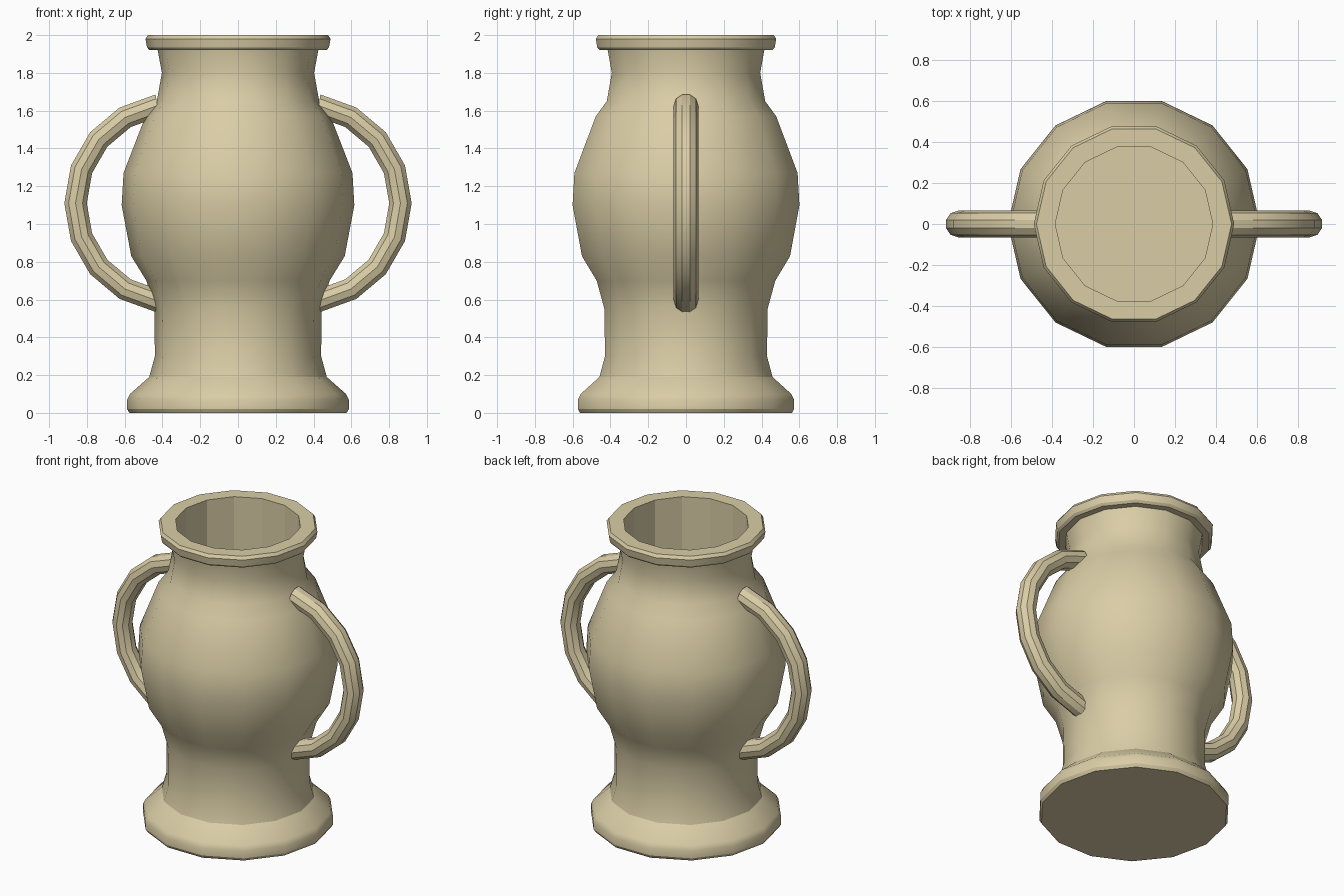
import bpy, bmesh
from math import radians, cos, sin, tau
from mathutils import Vector

cube = bpy.data.objects.get("Cube")
if cube:
    bpy.data.objects.remove(cube, do_unlink=True)

clay = bpy.data.materials.new("pale_clay")
clay.use_nodes = True
colour = (0.70, 0.61, 0.38, 1)
clay.diffuse_color = colour
bsdf = next(n for n in clay.node_tree.nodes if n.type == 'BSDF_PRINCIPLED')
bsdf.inputs["Base Color"].default_value = colour
bsdf.inputs["Roughness"].default_value = 0.8

SIDES = 14
BORE = 0.385


def finish(bm, name):
    """Weld, orient and shade a mesh, then add it to the scene."""
    bmesh.ops.remove_doubles(bm, verts=bm.verts, dist=1e-4)
    bmesh.ops.recalc_face_normals(bm, faces=bm.faces)
    mesh = bpy.data.meshes.new(name)
    bm.to_mesh(mesh)
    bm.free()
    mesh.materials.append(clay)
    obj = bpy.data.objects.new(name, mesh)
    bpy.context.collection.objects.link(obj)
    bpy.ops.object.select_all(action='DESELECT')
    obj.select_set(True)
    bpy.context.view_layer.objects.active = obj
    bpy.ops.object.shade_smooth_by_angle(angle=radians(30))
    return obj


def lathe(name, profile):
    """Revolve a (radius, height) profile around the z axis."""
    bm = bmesh.new()
    verts = [bm.verts.new((r, 0, z)) for r, z in profile]
    edges = [bm.edges.new(pair) for pair in zip(verts, verts[1:])]
    bmesh.ops.spin(bm, geom=verts + edges, cent=(0, 0, 0), axis=(0, 0, 1),
                   angle=tau, steps=SIDES)
    return finish(bm, name)


# Vase body: foot, waist, belly, neck, lip and straight inner bore
vase = lathe("vase_body", [
    (0, 0), (0.575, 0), (0.587, 0.02), (0.587, 0.07), (0.572, 0.10),
    (0.47, 0.19), (0.44, 0.30), (0.443, 0.55), (0.485, 0.70),
    (0.565, 0.83), (0.616, 1.10), (0.606, 1.27), (0.49, 1.57),
    (0.43, 1.65), (0.403, 1.80), (0.425, 1.92),
    (0.468, 1.92), (0.482, 1.935), (0.49, 1.98), (0.477, 2.0),
    (BORE, 2.0), (BORE, 0.12), (0, 0.12)])

# The bore walls stay faceted
for face in vase.data.polygons:
    if all(vase.data.vertices[i].co.xy.length < BORE + 0.001
           for i in face.vertices):
        face.use_smooth = False


# Handles: a ten-sided tube swept along an arc, closed at both ends
def handle(name, side):
    bm = bmesh.new()
    centre = Vector((0.335, 0, 1.11))
    arc, tube, ring_sides, steps = 0.525, 0.0625, 10, 8
    rings = []
    for i in range(steps + 1):
        a = radians(-80 + 160 * i / steps)
        out = Vector((cos(a), 0, sin(a)))
        ring = []
        for k in range(ring_sides):
            t = tau * k / ring_sides
            p = centre + out * (arc + tube * sin(t)) + Vector((0, 0.065 * cos(t), 0))
            ring.append(bm.verts.new((p.x * side, p.y, p.z)))
        rings.append(ring)
    for low, high in zip(rings, rings[1:]):
        for k in range(ring_sides):
            n = (k + 1) % ring_sides
            bm.faces.new((low[k], low[n], high[n], high[k]))
    bm.faces.new(rings[0])
    bm.faces.new(rings[-1])
    return finish(bm, name)


handle("left_handle", 1)
handle("right_handle", -1)
